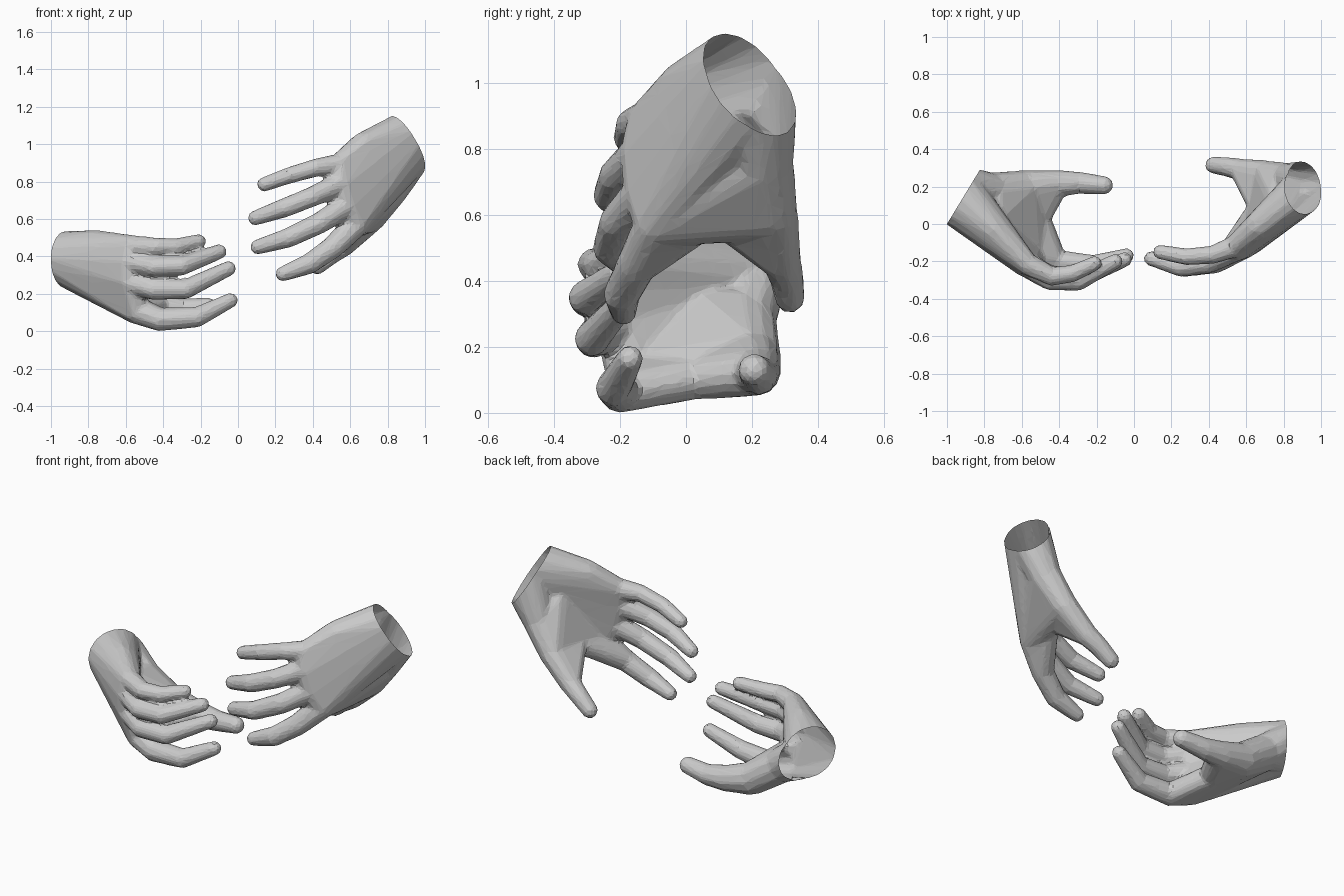
import bpy, bmesh, math
from mathutils import Vector

if "Cube" in bpy.data.objects:
    bpy.data.objects.remove(bpy.data.objects["Cube"])


def hull(bm, balls, ring=()):
    """Convex skin around a set of (x, y, z, radius) balls and loose ring points."""
    verts = [bm.verts.new(p) for p in ring]
    for x, y, z, r in balls:
        tmp = bmesh.new()
        bmesh.ops.create_icosphere(tmp, subdivisions=2, radius=r)
        verts += [bm.verts.new(v.co + Vector((x, y, z))) for v in tmp.verts]
        tmp.free()
    res = bmesh.ops.convex_hull(bm, input=verts, use_existing_faces=False)
    junk = {v for v in res["geom_interior"] + res["geom_unused"]
            if isinstance(v, bmesh.types.BMVert)}
    bmesh.ops.delete(bm, geom=[v for v in junk if not v.link_faces], context='VERTS')


def chain(bm, balls):
    for a, b in zip(balls, balls[1:]):
        hull(bm, [a, b])


def keep_largest(bm):
    """Drop stray inner pockets left by the fusing."""
    left, best = set(bm.verts), set()
    while left:
        stack, part = [left.pop()], set()
        while stack:
            v = stack.pop()
            part.add(v)
            for e in v.link_edges:
                o = e.other_vert(v)
                if o in left:
                    left.remove(o)
                    stack.append(o)
        if len(part) > len(best):
            best = part
    bmesh.ops.delete(bm, geom=[v for v in bm.verts if v not in best], context='VERTS')


def make_hand(name, centre, ax_a, ax_b, into, heel, edge, web, fingers, thumb):
    # flesh out the fingers beyond the knuckle
    fingers = [[f[0]] + [(x, y, z, r * 1.2) for x, y, z, r in f[1:]] for f in fingers]
    bm = bmesh.new()
    c, a, b = Vector(centre), Vector(ax_a), Vector(ax_b)
    d = a.cross(b).normalized()
    if d.dot(Vector(into)) < 0:
        d = -d
    # wrist ring, started a little behind the cut
    ring = [c - d * 0.04 + a * math.cos(t) + b * math.sin(t)
            for t in (i * math.tau / 16 for i in range(16))]
    # palm: one wedge per pair of knuckles
    for f, g in zip(fingers, fingers[1:]):
        hull(bm, [f[0], g[0]], ring)
    # bulge along the little-finger edge
    hull(bm, [edge, fingers[0][0], fingers[1][0]], ring)
    # ball of the thumb and rounded web to the index finger
    index = fingers[-1]
    hull(bm, [thumb[0]], ring)
    hull(bm, [heel, thumb[0], thumb[1], index[0]])
    hull(bm, [web, thumb[1], thumb[2]])
    hull(bm, [web, index[0], index[1]])
    # fingers and thumb
    for f in fingers + [thumb]:
        chain(bm, f)
    mesh = bpy.data.meshes.new(name)
    bm.to_mesh(mesh)
    bm.free()
    obj = bpy.data.objects.new(name, mesh)
    bpy.context.collection.objects.link(obj)

    # fuse, soften, then reduce to flat facets
    m = obj.modifiers.new("fuse", 'REMESH')
    m.mode, m.voxel_size = 'VOXEL', 0.011
    m = obj.modifiers.new("soften", 'SMOOTH')
    m.factor, m.iterations = 0.5, 3
    m = obj.modifiers.new("facet", 'DECIMATE')
    m.ratio = 0.08
    dg = bpy.context.evaluated_depsgraph_get()
    out = bpy.data.meshes.new_from_object(obj.evaluated_get(dg))
    obj.modifiers.clear()

    # open wrist
    bm = bmesh.new()
    bm.from_mesh(out)
    keep_largest(bm)
    bmesh.ops.bisect_plane(bm, geom=bm.verts[:] + bm.edges[:] + bm.faces[:],
                           plane_co=c, plane_no=-d, clear_outer=True)
    for f in bm.faces:
        f.smooth = False
    bm.to_mesh(out)
    bm.free()
    obj.data = out
    return obj


# lower hand, cupped (fingers listed little to index)
make_hand(
    "lower_hand", (-0.915, 0.14, 0.39), (0.085, 0.14, 0), (0, 0, 0.145), (1, 0, 0),
    (-0.75, 0.03, 0.30, 0.09), (-0.75, -0.03, 0.46, 0.08), (-0.51, 0.03, 0.105, 0.065),
    [[(-0.57, -0.215, 0.455, 0.06), (-0.44, -0.28, 0.45, 0.042),
      (-0.33, -0.265, 0.45, 0.039), (-0.21, -0.21, 0.48, 0.033)],
     [(-0.58, -0.22, 0.37, 0.064), (-0.45, -0.30, 0.345, 0.046),
      (-0.30, -0.305, 0.35, 0.044), (-0.10, -0.20, 0.425, 0.034)],
     [(-0.58, -0.21, 0.26, 0.066), (-0.45, -0.28, 0.225, 0.049),
      (-0.28, -0.285, 0.225, 0.045), (-0.05, -0.19, 0.335, 0.034)],
     [(-0.54, -0.17, 0.11, 0.074), (-0.42, -0.20, 0.063, 0.053),
      (-0.22, -0.22, 0.075, 0.046), (-0.04, -0.17, 0.165, 0.034)]],
    [(-0.76, 0.175, 0.28, 0.10), (-0.58, 0.195, 0.16, 0.094), (-0.42, 0.215, 0.125, 0.074),
     (-0.30, 0.22, 0.115, 0.06), (-0.16, 0.207, 0.13, 0.05)])

# upper hand, reaching down
make_hand(
    "upper_hand", (0.90, 0.19, 1.0), (0.075, 0.065, -0.145), (0.06, -0.115, 0), (-1, 0, 0),
    (0.79, 0.12, 0.85, 0.095), (0.67, -0.01, 0.985, 0.08), (0.67, 0.09, 0.61, 0.06),
    [[(0.54, -0.12, 0.89, 0.06), (0.42, -0.165, 0.875, 0.041),
      (0.28, -0.175, 0.835, 0.038), (0.14, -0.15, 0.785, 0.033)],
     [(0.55, -0.135, 0.79, 0.064), (0.40, -0.21, 0.72, 0.046),
      (0.25, -0.23, 0.66, 0.044), (0.093, -0.185, 0.605, 0.034)],
     [(0.58, -0.125, 0.67, 0.066), (0.44, -0.205, 0.58, 0.049),
      (0.27, -0.23, 0.50, 0.045), (0.105, -0.185, 0.45, 0.034)],
     [(0.63, -0.09, 0.57, 0.07), (0.51, -0.15, 0.45, 0.052),
      (0.38, -0.195, 0.36, 0.047), (0.24, -0.19, 0.306, 0.034)]],
    [(0.82, 0.235, 0.76, 0.092), (0.71, 0.265, 0.60, 0.075), (0.57, 0.29, 0.46, 0.06),
     (0.50, 0.305, 0.41, 0.053), (0.425, 0.315, 0.348, 0.046)])
